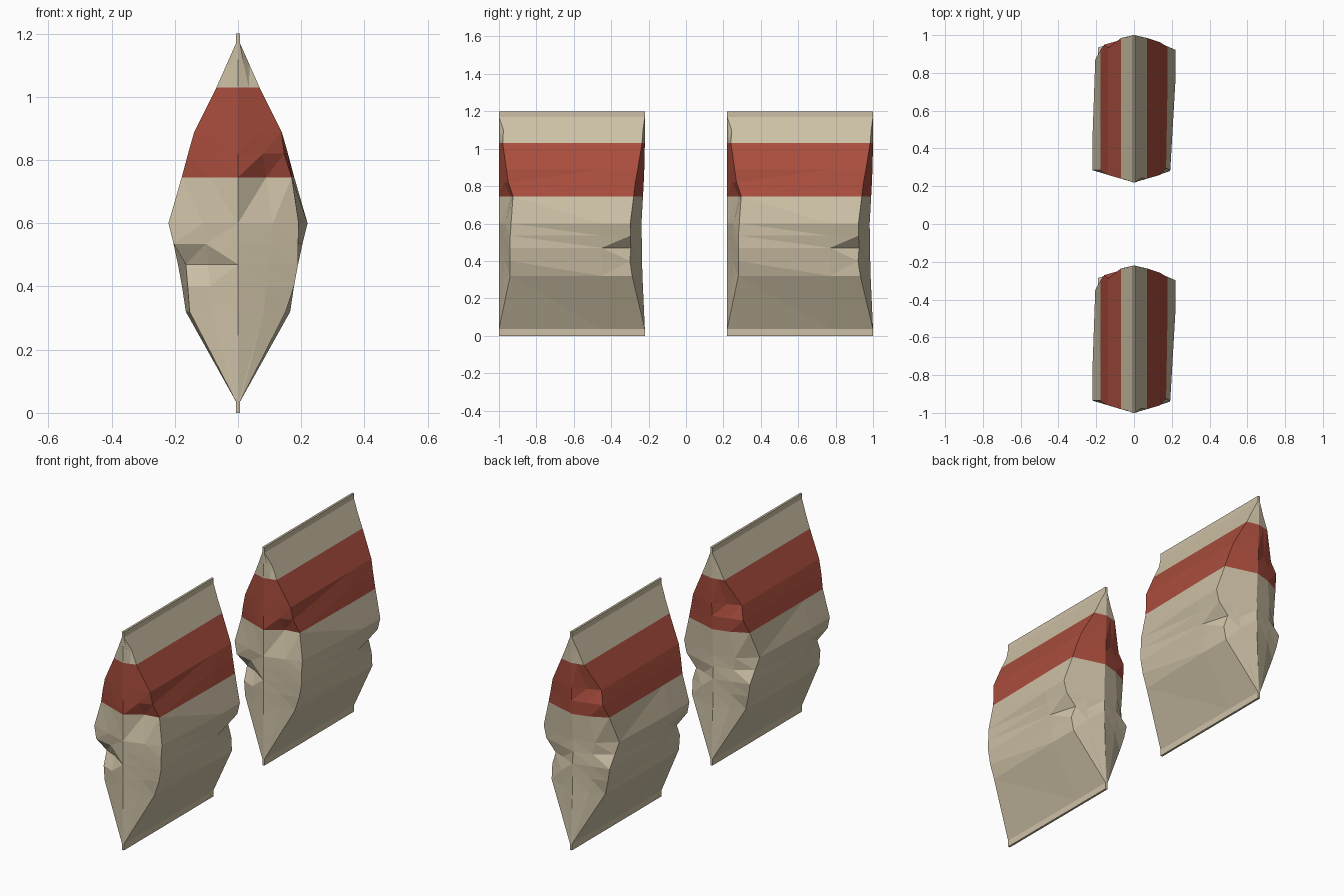
import bpy, bmesh

if "Cube" in bpy.data.objects:
    bpy.data.objects.remove(bpy.data.objects["Cube"])

def mat(name, rgb):
    m = bpy.data.materials.new(name)
    m.diffuse_color = (*rgb, 1)
    m.use_nodes = True
    m.node_tree.nodes["Principled BSDF"].inputs["Base Color"].default_value = m.diffuse_color
    return m

CREAM = mat("cream foil", (0.61, 0.53, 0.38))
RED = mat("red band", (0.40, 0.075, 0.047))

# Bag outline, bottom to top: height, half width, front inset, back inset, back ridge shift
ROWS = [
    (0.00, 0.006, 0, 0, 0), (0.035, 0.006, 0, 0, 0),
    (0.32, 0.165, .06, .055, .013), (0.40, 0.177, .06, .055, .015),
    (0.47, 0.19, .06, .05, .015), (0.535, 0.204, .06, .06, .017),
    (0.60, 0.22, .065, .06, .018), (0.745, 0.178, .065, .05, .01),
    (0.82, 0.158, .05, .045, .006), (0.89, 0.138, .04, .035, .003),
    (1.03, 0.068, .02, .015, 0), (1.10, 0.037, .012, .01, 0),
    (1.17, 0.006, 0, 0, 0), (1.20, 0.006, 0, 0, 0)]

# Creases and dents: (row, column) -> shift in x, y
# columns: 0 front ridge, 2 right front, 4 right back, 6 back ridge, 8 left back, 10 left front
DENTS = {
    (4, 10): (.025, .035), (4, 11): (0, .035), (3, 10): (.018, .0), (2, 10): (.012, 0),
    (5, 11): (0, .008),
    (2, 2): (-.014, 0), (6, 2): (-.028, 0), (5, 2): (-.014, 0), (7, 2): (-.008, .01),
    (7, 1): (0, .03), (8, 2): (-.012, .0), (11, 2): (0, .012),
    (4, 4): (-.045, -.01), (4, 5): (-.01, -.015), (3, 4): (-.008, -.01),
    (6, 8): (.015, -.05), (5, 8): (.012, -.03), (9, 8): (.0, -.03),
    (9, 7): (0, -.02), (2, 8): (.01, -.01), (7, 8): (0, -.02)}

Y0, Y1 = -1.0, -0.22

def ring(z, w, f, b, r):
    back = Y1 - r
    yf, yb = Y0 + f, back - b
    return [(0, Y0), (w / 2, Y0 + f / 2), (w, yf), (w, -0.45), (w, yb), (w / 2, back - b / 2),
            (0, back), (-w / 2, back - b / 2), (-w, yb), (-w, -0.77), (-w, yf), (-w / 2, Y0 + f / 2)]

def make_bag(name, dy):
    bm = bmesh.new()
    rings = []
    for i, row in enumerate(ROWS):
        vs = []
        for j, (x, y) in enumerate(ring(*row)):
            dx, ddy = DENTS.get((i, j), (0, 0))
            vs.append(bm.verts.new((x + dx, y + ddy + dy, row[0])))
        rings.append(vs)
    n = len(rings[0])
    # walls, with the printed band chosen by height
    for i in range(len(rings) - 1):
        lo, hi = rings[i], rings[i + 1]
        for j in range(n):
            k = (j + 1) % n
            f = bm.faces.new((lo[j], lo[k], hi[k], hi[j]))
            mid = (ROWS[i][0] + ROWS[i + 1][0]) / 2
            f.material_index = 1 if 0.745 < mid < 1.03 else 0
    # seal ends
    bm.faces.new(rings[0][::-1])
    bm.faces.new(rings[-1])
    bmesh.ops.triangulate(bm, faces=bm.faces[:])
    bmesh.ops.recalc_face_normals(bm, faces=bm.faces[:])
    me = bpy.data.meshes.new(name)
    bm.to_mesh(me)
    bm.free()
    me.materials.append(CREAM)
    me.materials.append(RED)
    ob = bpy.data.objects.new(name, me)
    bpy.context.collection.objects.link(ob)
    return ob

make_bag("front_snack_bag", 0)
make_bag("back_snack_bag", 1.22)
